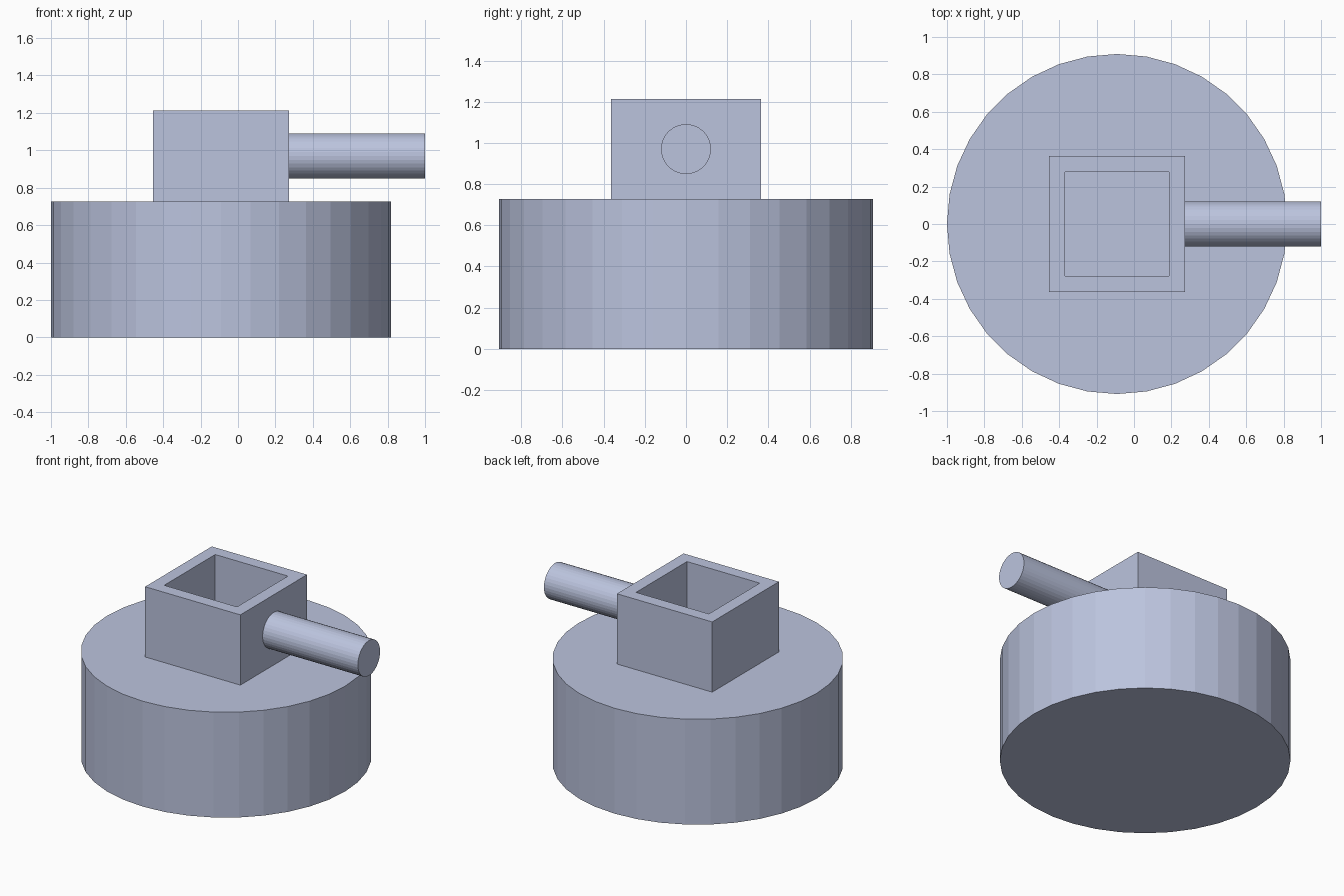
import bpy, bmesh, math
from mathutils import Matrix, Vector

if "Cube" in bpy.data.objects:
    bpy.data.objects.remove(bpy.data.objects["Cube"], do_unlink=True)

U = 2 / 16.5                 # design unit: the model is 16.5 units long
AXIS_X = -1 + 7.5 * U        # shared axis of the base and the socket
BASE_H = 6 * U
SIDES = 36

mat = bpy.data.materials.new("pale blue grey")
mat.use_nodes = True
colour = (0.50, 0.55, 0.73, 1)
mat.diffuse_color = colour
mat.node_tree.nodes["Principled BSDF"].inputs["Base Color"].default_value = colour


def add_object(name, bm):
    bmesh.ops.recalc_face_normals(bm, faces=bm.faces)
    mesh = bpy.data.meshes.new(name)
    bm.to_mesh(mesh)
    bm.free()
    mesh.materials.append(mat)
    obj = bpy.data.objects.new(name, mesh)
    bpy.context.collection.objects.link(obj)
    return obj


def cylinder(name, radius, length, centre, turn=Matrix()):
    bm = bmesh.new()
    bmesh.ops.create_cone(bm, cap_ends=True, segments=SIDES, radius1=radius,
                          radius2=radius, depth=length,
                          matrix=Matrix.Translation(centre) @ turn)
    return add_object(name, bm)


# Round base
cylinder("base", 7.5 * U, BASE_H, (AXIS_X, 0, BASE_H / 2))

# Square socket: the pocket goes down to the top of the base
height = 4 * U
bm = bmesh.new()
bmesh.ops.create_cube(bm, size=1)
bmesh.ops.scale(bm, vec=(6 * U, 6 * U, height), verts=bm.verts)
bmesh.ops.translate(bm, vec=(AXIS_X, 0, BASE_H + height / 2), verts=bm.verts)
bm.faces.ensure_lookup_table()
top = max(bm.faces, key=lambda f: f.calc_center_median().z)
bottom = min(bm.faces, key=lambda f: f.calc_center_median().z)
bmesh.ops.inset_region(bm, faces=[top], thickness=U)
floor = bmesh.ops.extrude_discrete_faces(bm, faces=[top])["faces"][0]
bmesh.ops.translate(bm, vec=Vector((0, 0, -height)), verts=floor.verts)
bmesh.ops.delete(bm, geom=[floor, bottom], context="FACES_ONLY")
add_object("socket", bm)

# Side handle
cylinder("handle", U, 6 * U, (1 - 3 * U, 0, 8 * U),
         Matrix.Rotation(math.pi / 2, 4, "Y"))
